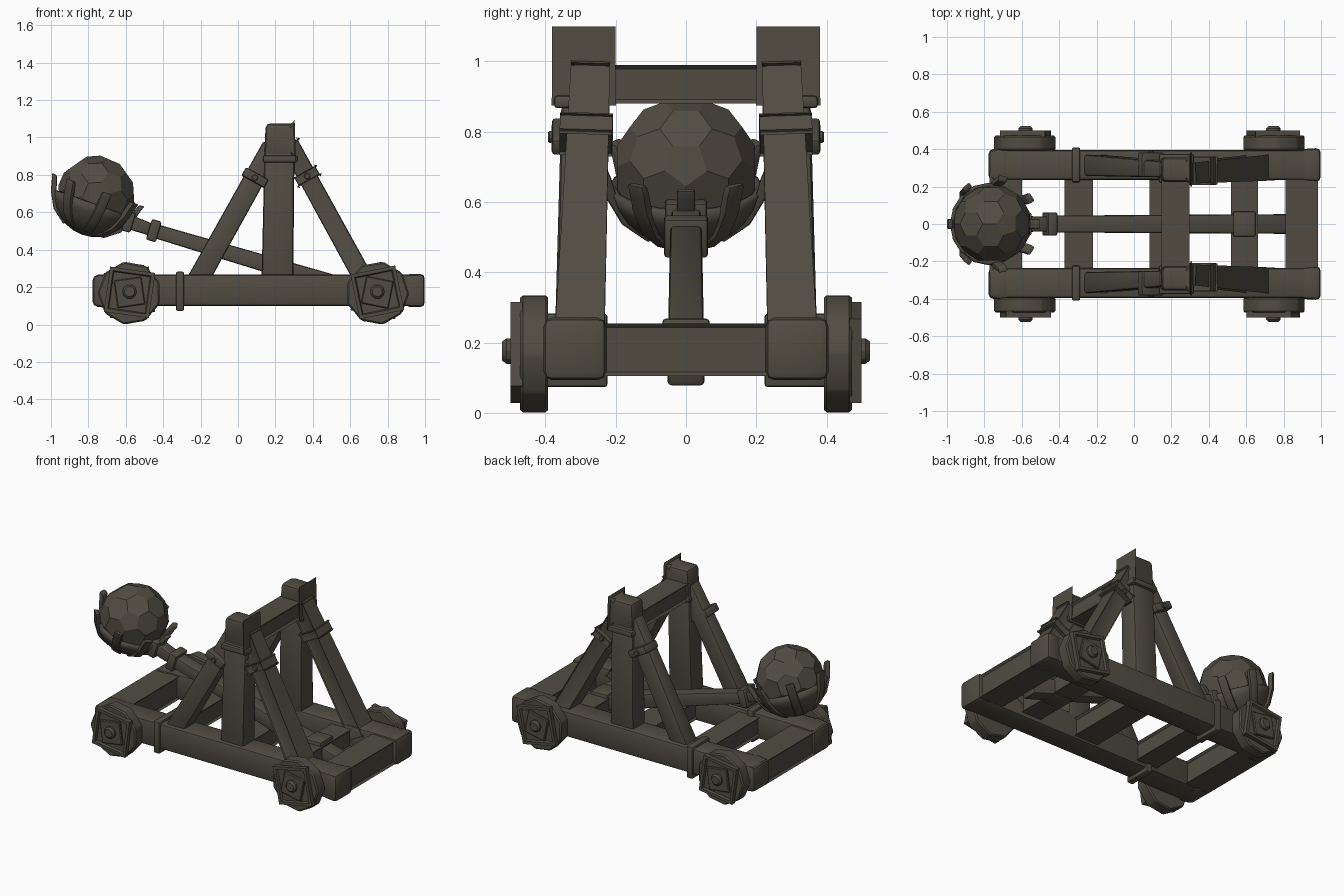
import bpy, bmesh, math, random
from mathutils import Vector, Matrix

if "Cube" in bpy.data.objects:
    bpy.data.objects.remove(bpy.data.objects["Cube"])

random.seed(4)
wood = bpy.data.materials.new("dark weathered wood")
wood.diffuse_color = (0.082, 0.073, 0.055, 1)
wood.use_nodes = True
wood.node_tree.nodes["Principled BSDF"].inputs["Base Color"].default_value = wood.diffuse_color


def finish(name, bm, smooth=True):
    bmesh.ops.recalc_face_normals(bm, faces=bm.faces[:])
    me = bpy.data.meshes.new(name)
    bm.to_mesh(me)
    bm.free()
    me.materials.append(wood)
    ob = bpy.data.objects.new(name, me)
    bpy.context.collection.objects.link(ob)
    if smooth:
        bpy.ops.object.select_all(action='DESELECT')
        ob.select_set(True)
        bpy.context.view_layer.objects.active = ob
        bpy.ops.object.shade_smooth_by_angle(angle=math.radians(32))
    return ob


def beam(name, p0, p1, size0, size1=None, bevel=0.018):
    """Rounded timber from p0 to p1; size = (width along y, other width)."""
    p0, p1 = Vector(p0), Vector(p1)
    size1 = size1 or size0
    d = (p1 - p0).normalized()
    ref = Vector((1, 0, 0)) if abs(d.y) > 0.9 else Vector((0, 1, 0))
    a = (ref - d * ref.dot(d)).normalized()
    b = d.cross(a)
    bm = bmesh.new()
    bmesh.ops.create_cube(bm, size=1)
    for v in bm.verts:
        p, s = (p0, size0) if v.co.x < 0 else (p1, size1)
        v.co = p + a * v.co.y * s[0] + b * v.co.z * s[1]
    bmesh.ops.bevel(bm, geom=bm.edges[:], offset=bevel, segments=2,
                    profile=0.5, affect='EDGES')
    return finish(name, bm)


def band(name, c, d, size, length=0.045):
    """Short strap around a timber at c, along direction d."""
    c, d = Vector(c), Vector(d).normalized() * length / 2
    return beam(name, c - d, c + d, size, bevel=0.01)


def disc(name, c, r, depth, sides, turn, bevel=0.012, inset=0):
    """Prism with its axis along y, optional recessed outer face."""
    bm = bmesh.new()
    bmesh.ops.create_cone(bm, cap_ends=True, segments=sides, radius1=r,
                          radius2=r, depth=depth)
    side = 1 if c[1] > 0 else -1
    bmesh.ops.rotate(bm, verts=bm.verts, matrix=Matrix.Rotation(turn, 3, 'Z'))
    bmesh.ops.rotate(bm, verts=bm.verts,
                     matrix=Matrix.Rotation(-side * math.pi / 2, 3, 'X'))
    if inset:
        bm.normal_update()
        cap = [f for f in bm.faces if f.normal.y * side > 0.9]
        bmesh.ops.inset_region(bm, faces=cap, thickness=inset)
        bmesh.ops.inset_region(bm, faces=cap, thickness=0.008, depth=-0.014)
    else:
        bmesh.ops.bevel(bm, geom=bm.edges[:], offset=bevel, segments=1,
                        affect='EDGES')
    bmesh.ops.translate(bm, verts=bm.verts, vec=c)
    return finish(name, bm)


for s, side in ((-1, "front"), (1, "back")):
    # Side rail with thicker ends and a strap
    y = s * 0.316
    beam(side + "_rail", (-0.765, y, 0.183), (0.99, y, 0.183), (0.16, 0.168))
    beam(side + "_rail_left_end", (-0.777, y, 0.18), (-0.67, y, 0.18), (0.168, 0.165), (0.176, 0.188), 0.025)
    beam(side + "_rail_right_end", (0.89, y, 0.182), (0.998, y, 0.182), (0.168, 0.172), (0.182, 0.18), 0.025)
    band(side + "_rail_strap", (-0.31, y, 0.178), (1, 0, 0), (0.186, 0.21))
    # Upright post
    beam(side + "_post", (0.21, s * 0.306, 0.2), (0.222, s * 0.292, 0.93), (0.135, 0.17), (0.122, 0.16))
    beam(side + "_post_cap", (0.224, s * 0.291, 0.90), (0.226, s * 0.291, 1.075), (0.132, 0.17), (0.13, 0.155), 0.025)
    band(side + "_post_strap", (0.227, s * 0.298, 0.885), (0, 0, 1), (0.155, 0.188), 0.036)
    # Diagonal braces and their straps
    for tag, lo, hi, w in (("left", (-0.235, 0.315, 0.2), (0.185, 0.292, 0.955), 0.11),
                           ("right", (0.695, 0.303, 0.2), (0.275, 0.272, 0.965), 0.10)):
        p = Vector((lo[0], lo[1] * s, lo[2]))
        q = Vector((hi[0], hi[1] * s, hi[2]))
        beam(f"{side}_{tag}_brace", p, q, (0.115, w + 0.005), (0.085, w), 0.013)
        c = p.lerp(q, 0.775)
        c.y += s * (0.02 if tag == "left" else 0.005)
        band(f"{side}_{tag}_brace_strap", c, q - p, (0.13, w + 0.028), 0.05)
        disc(f"{side}_{tag}_brace_nail", (c.x, c.y + s * 0.067, c.z), 0.018, 0.016, 8, 0, 0.004)
    # Wheels: rough disc, square plate, hub
    for x, tag, turn in ((-0.58, "left", -0.14), (0.745, "right", 0.2)):
        name = f"{side}_{tag}_wheel"
        disc(name, (x, s * 0.432, 0.168), 0.17, 0.08, 9, turn + 0.3, 0.008)
        disc(name + "_plate", (x, s * 0.482, 0.172), 0.172, 0.034, 4, math.pi / 4 + turn, inset=0.026)
        disc(name + "_inner_plate", (x, s * 0.486, 0.172), 0.105, 0.026, 4, math.pi / 4 - turn, 0.005)
        disc(name + "_hub", (x, s * 0.498, 0.176), 0.04, 0.05, 10, 0, 0.012)

# Crossbars between the rails and between the posts
for name, x, z, w, h in (("left_end_bar", -0.685, 0.18, 0.15, 0.15),
                         ("left_crossbar", -0.295, 0.185, 0.13, 0.12),
                         ("middle_crossbar", 0.17, 0.175, 0.15, 0.12),
                         ("pivot_crossbar", 0.59, 0.185, 0.12, 0.12),
                         ("right_end_bar", 0.897, 0.18, 0.15, 0.15),
                         ("top_beam", 0.222, 0.935, 0.125, 0.11)):
    beam(name, (x, -0.26, z), (x, 0.26, z), (w, h), bevel=0.012)

# Throwing arm
a, b = Vector((-0.45, 0, 0.502)), Vector((0.82, 0, 0.125))
beam("throwing_arm", a, b, (0.09, 0.075), (0.105, 0.105), 0.012)
band("arm_collar", a, b - a, (0.125, 0.115), 0.055)
beam("arm_neck", (-0.62, 0, 0.562), a, (0.085, 0.08), (0.08, 0.065), 0.012)
band("arm_socket", (-0.585, 0, 0.55), b - a, (0.12, 0.11), 0.05)
band("arm_pivot_strap", (0.59, 0, 0.193), (1, 0, 0), (0.135, 0.15), 0.12)

# Faceted boulder: the dual of an icosphere
centre = Vector((-0.757, 0, 0.695))
src = bmesh.new()
bmesh.ops.create_icosphere(src, subdivisions=2, radius=1)
pts = [f.calc_center_median().normalized() * 0.209 for f in src.faces]
src.free()
bm = bmesh.new()
for p in pts:
    bm.verts.new(p)
bmesh.ops.convex_hull(bm, input=bm.verts[:])
bmesh.ops.dissolve_limit(bm, angle_limit=math.radians(10), verts=bm.verts[:], edges=bm.edges[:])
bmesh.ops.rotate(bm, verts=bm.verts, matrix=Matrix.Rotation(0.4, 3, 'Y'))
bmesh.ops.translate(bm, verts=bm.verts, vec=centre)
finish("boulder", bm, smooth=False)

# Tilted bowl holding the boulder
tilt = Matrix.Translation(centre) @ Matrix.Rotation(math.radians(20), 4, 'Y')
bm = bmesh.new()
bmesh.ops.create_uvsphere(bm, u_segments=16, v_segments=14, radius=0.21)
bmesh.ops.bisect_plane(bm, geom=bm.verts[:] + bm.edges[:] + bm.faces[:],
                       plane_co=(0, 0, -0.05), plane_no=(0, 0, 1), clear_outer=True)
bmesh.ops.transform(bm, matrix=tilt, verts=bm.verts)
bowl = finish("bowl", bm)
thick = bowl.modifiers.new("thickness", 'SOLIDIFY')
thick.thickness, thick.offset = 0.018, 1

# Curved claws around the bowl: swept (latitude, radius) path
path = ((-62, 0.222), (-38, 0.226), (-15, 0.23), (-2, 0.236), (6, 0.25))
for i, ang in enumerate((180, 128, -128, 78, -78, 34, -34, 0)):
    bm = bmesh.new()
    rings = []
    for lat, r in path:
        t = math.radians(lat)
        ring = []
        for w, h in ((-1, -1), (1, -1), (1, 1), (-1, 1)):
            rr = r + h * 0.015
            ring.append(bm.verts.new((rr * math.cos(t), w * 0.026, rr * math.sin(t))))
        rings.append(ring)
    for p, q in zip(rings, rings[1:]):
        for k in range(4):
            bm.faces.new((p[k], p[(k + 1) % 4], q[(k + 1) % 4], q[k]))
    bm.faces.new(rings[0])
    bm.faces.new(rings[-1])
    bmesh.ops.recalc_face_normals(bm, faces=bm.faces[:])
    bmesh.ops.bevel(bm, geom=[e for e in bm.edges if e.calc_face_angle(0) > 0.9],
                    offset=0.007, segments=2, profile=0.5, affect='EDGES')
    bmesh.ops.transform(bm, verts=bm.verts,
                        matrix=tilt @ Matrix.Rotation(math.radians(ang), 4, 'Z'))
    finish(f"bowl_claw_{i + 1}", bm)
